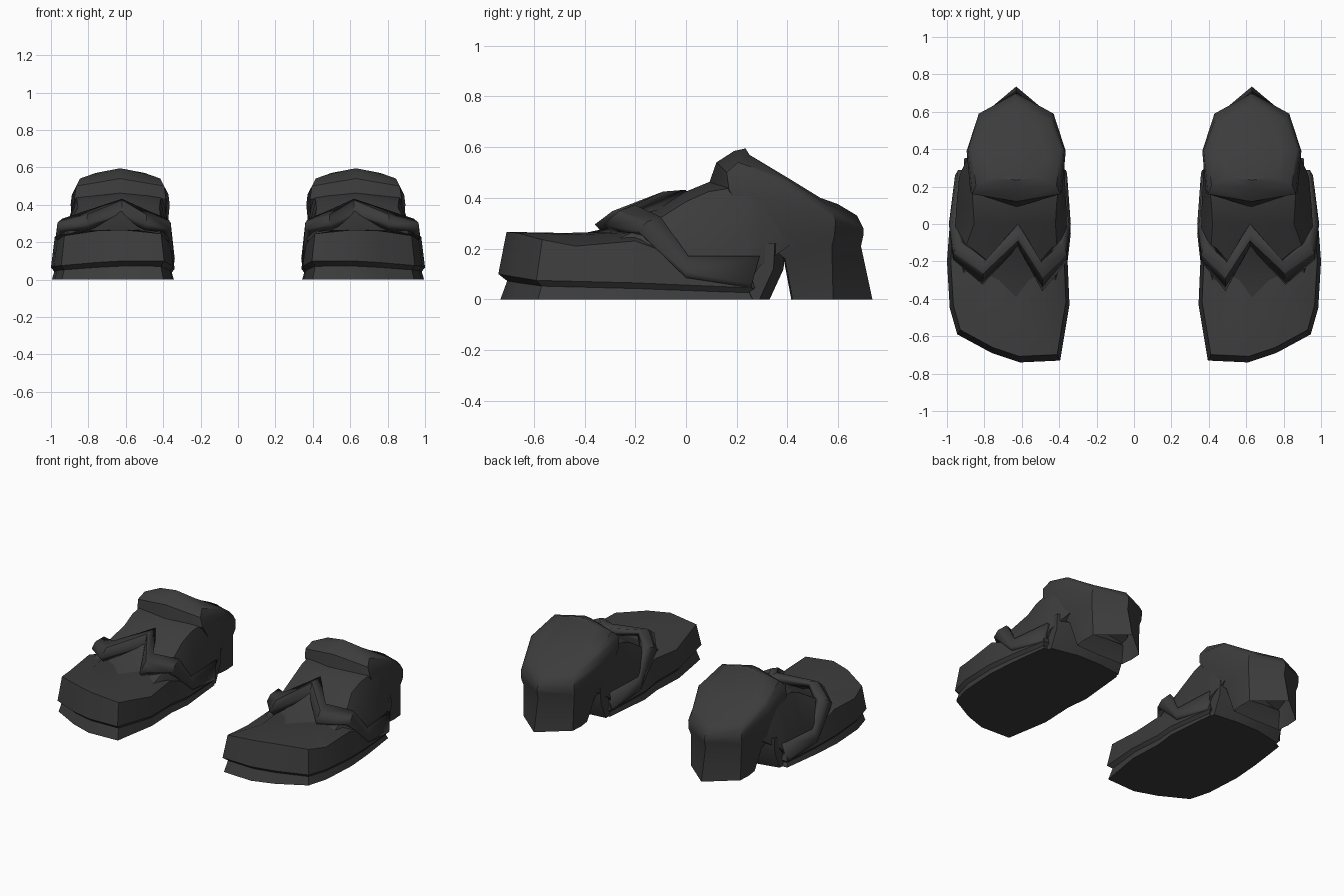
import bpy, bmesh, math

if "Cube" in bpy.data.objects:
    bpy.data.objects.remove(bpy.data.objects["Cube"])

mat = bpy.data.materials.new("charcoal")
mat.diffuse_color = (0.045, 0.045, 0.045, 1)
mat.use_nodes = True
mat.node_tree.nodes["Principled BSDF"].inputs["Base Color"].default_value = mat.diffuse_color
MID = 0.63          # centre line of one shoe


def interp(table, t):
    """Piecewise linear lookup."""
    if t <= table[0][0]:
        return table[0][1]
    for (a, va), (b, vb) in zip(table, table[1:]):
        if t <= b:
            return va + (vb - va) * (t - a) / (b - a)
    return table[-1][1]


def loft(name, rings, closed=True, caps=(True, True), thickness=0, angle=28):
    """Skin rings of points, then mirror to make the pair."""
    bm = bmesh.new()
    rows = [[bm.verts.new(p) for p in r] for r in rings]
    n = len(rows[0])
    for a, b in zip(rows, rows[1:]):
        for i in range(n if closed else n - 1):
            j = (i + 1) % n
            bm.faces.new((a[i], a[j], b[j], b[i]))
    for use, row in zip(caps, (rows[0], rows[-1])):
        if use and closed:
            bm.faces.new(row)
    bmesh.ops.recalc_face_normals(bm, faces=bm.faces)
    if not closed and sum(f.normal.z for f in bm.faces) < 0:
        bmesh.ops.reverse_faces(bm, faces=bm.faces)
    me = bpy.data.meshes.new(name)
    bm.to_mesh(me)
    bm.free()
    ob = bpy.data.objects.new(name, me)
    bpy.context.collection.objects.link(ob)
    me.materials.append(mat)
    if thickness:
        s = ob.modifiers.new("thick", 'SOLIDIFY')
        s.thickness, s.offset = thickness, -1
    m = ob.modifiers.new("pair", 'MIRROR')
    m.use_mirror_merge = False
    bpy.ops.object.select_all(action='DESELECT')
    ob.select_set(True)
    bpy.context.view_layer.objects.active = ob
    bpy.ops.object.shade_smooth_by_angle(angle=math.radians(angle))
    return ob


# Footprint of the front part
foot = [(.37, .29), (.338, -.05), (.355, -.2), (.345, -.43), (.395, -.73), (.61, -.74),
        (.76, -.69), (.945, -.59), (.985, -.45), (1.0, -.2), (.985, 0), (.95, .27)]


def outline(s, z, dx=0.66, dy=-0.2):
    """Scaled footprint, z from a function of position."""
    return [(dx + (x - dx) * s, dy + (y - dy) * s, z(x, y)) for x, y in foot]


# Sole, flaring out towards the ground
loft("sole", [outline(.985, lambda x, y: 0),
              outline(.93, lambda x, y: interp([(-.74, .08), (.25, .05)], y))])

# Shank: sloping back end of the sole, rising into the arch
shank = [(.18, 0), (.33, 0), (.385, .12), (.39, .22), (.18, .22)]
loft("shank", [[(x, y - d * (y > .3), z) for y, z in shank]
               for x, d in ((.385, .02), (.55, 0), (.72, 0), (.91, .04))])

# Toe box with lip, wall and gently domed top
lip = [(-.74, .10), (-.6, .075), (-.2, .065), (.25, .045)]
shoulder = [(-.74, .266), (-.68, .26), (-.59, .235), (-.45, .21), (-.2, .23), (0, .16), (.3, .15)]
crown = [(-.74, .262), (-.45, .25), (-.2, .265), (0, .24), (.3, .2)]
loft("toe_box", [outline(.93, lambda x, y: interp(lip, y) - .03),
                 outline(1.0, lambda x, y: interp(lip, y)),
                 outline(.94, lambda x, y: interp(shoulder, y) - (.02 if x < .45 else 0)),
                 outline(.55, lambda x, y: interp(crown, y))])

# Upper: sections along the foot
# y, inner x, outer x, bottom z, side z, inner top x, outer top x, edge z, ridge z
sections = [
    (-.50, .42, .90, .10, .15, .46, .88, .19, .240),
    (-.30, .40, .935, .08, .18, .42, .91, .225, .283),
    (-.15, .37, .96, .07, .22, .41, .91, .29, .35),
    (.00, .36, .955, .07, .20, .42, .855, .385, .425),
    (.09, .362, .95, .07, .20, .415, .86, .425, .462),
    (.25, .37, .935, .07, .20, .40, .87, .45, .50),
    (.29, .37, .92, .13, .22, .39, .87, .45, .49),
    (.42, .40, .86, .22, .27, .41, .85, .38, .43)]
loft("upper", [[(xi, y, zb), (xi, y, zm), (ti, y, ze), (MID, y, zr),
                (to, y, ze), (xo, y, zm), (xo, y, zb)]
               for y, xi, xo, zb, zm, ti, to, ze, zr in sections])

# Zigzag strap: steep front lip, then a flatter top band, running down both flanks
PEAK = MID - .01
lower = [(.36, .27, .045), (.342, 0, .085), (.358, -.20, .27), (.49, -.36, .295), (PEAK, -.12, .355),
         (.81, -.325, .295), (.968, -.19, .27), (.986, 0, .085), (.955, .26, .045)]
middle = [(.358, .27, .06), (.338, 0, .11), (.36, -.165, .305), (.49, -.29, .348), (PEAK, -.09, .425),
          (.805, -.265, .348), (.965, -.155, .305), (.99, 0, .11), (.957, .26, .06)]
upper_edge = [(.365, .29, .17), (.35, 0, .17), (.375, -.10, .325), (.49, -.21, .372),
              (PEAK, 0, .432), (.80, -.20, .372), (.94, -.10, .325), (.972, .01, .17), (.94, .29, .17)]
loft("strap", [lower, middle, upper_edge], closed=False, thickness=.045, angle=20)

# Heel and ankle cuff: half outlines (half width, y, z) from front centre to heel tip
half_rings = [
    [(0, .415, 0), (.18, .42, 0), (.19, .50, 0), (.185, .58, 0), (0, .735, 0)],
    [(0, .385, .16), (.215, .39, .16), (.22, .46, .20), (.19, .575, .21), (0, .69, .21)],
    [(0, .30, .24), (.245, .31, .23), (.25, .41, .25), (.20, .585, .25), (0, .70, .255)],
    [(0, .09, .455), (.245, .17, .43), (.265, .39, .40), (.20, .59, .31), (0, .70, .28)],
    [(0, .12, .54), (.235, .16, .50), (.258, .395, .455), (.19, .575, .345), (0, .675, .33)],
    [(0, .19, .585), (.215, .205, .54), (.24, .40, .472), (.175, .555, .375), (0, .645, .348)],
    [(0, .235, .595), (.13, .25, .57), (.15, .40, .48), (.11, .53, .40), (0, .60, .375)]]
loft("heel_cuff", [[(MID - w, y, z) for w, y, z in r] +
                   [(MID + w, y, z) for w, y, z in r[-2:0:-1]] for r in half_rings],
     caps=(False, True), angle=38)
